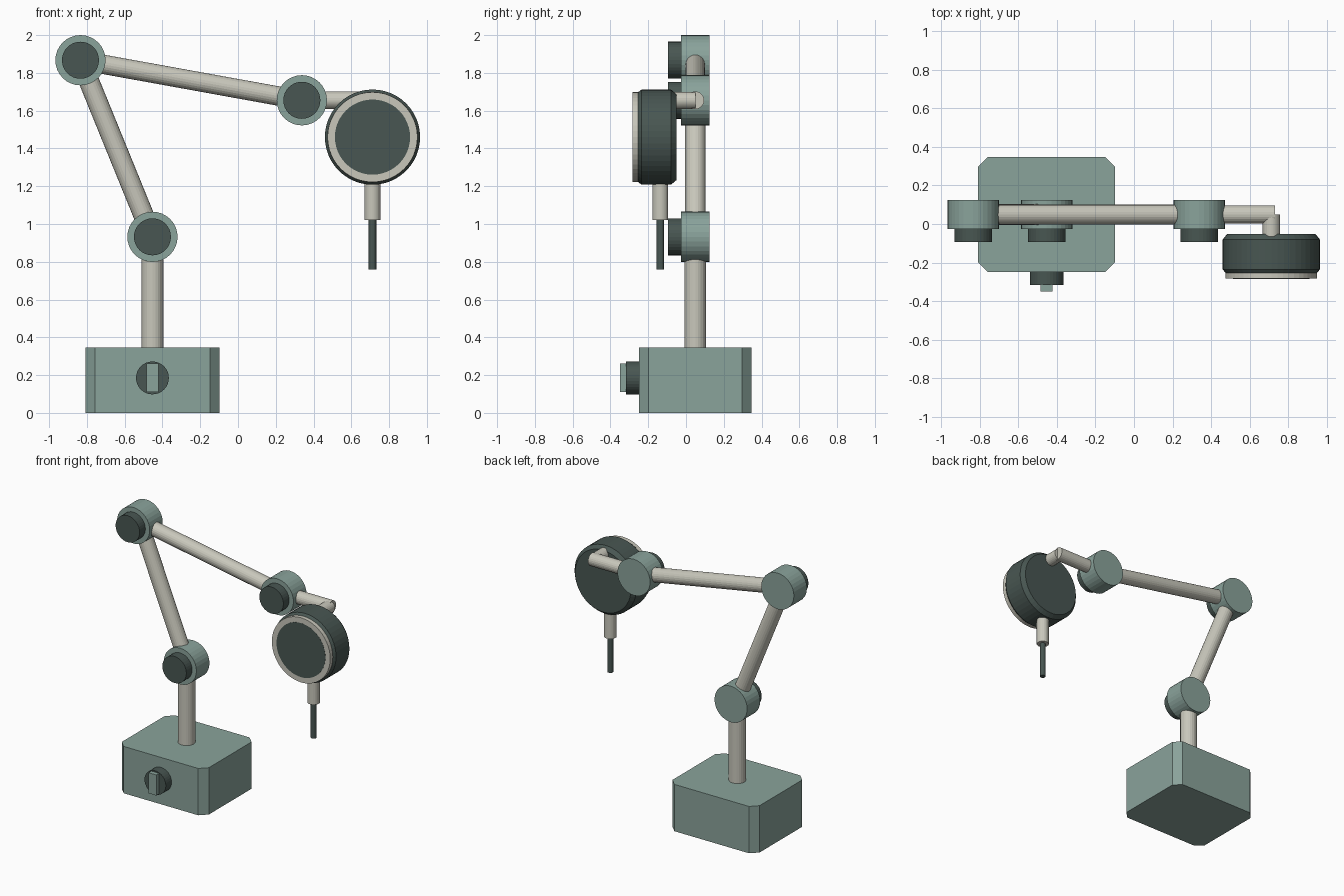
import bpy, bmesh, math
from mathutils import Vector

if "Cube" in bpy.data.objects:
    bpy.data.objects.remove(bpy.data.objects["Cube"], do_unlink=True)


def material(name, rgb):
    m = bpy.data.materials.new(name)
    m.use_nodes = True
    m.diffuse_color = (*rgb, 1)
    m.node_tree.nodes["Principled BSDF"].inputs["Base Color"].default_value = (*rgb, 1)
    return m


GREEN = material("sage green", (0.254, 0.366, 0.328))
DARK = material("dark green grey", (0.065, 0.093, 0.084))
CREAM = material("warm light grey", (0.578, 0.571, 0.497))


def finish(name, bm, mat):
    bmesh.ops.recalc_face_normals(bm, faces=bm.faces)
    mesh = bpy.data.meshes.new(name)
    bm.to_mesh(mesh)
    bm.free()
    mesh.materials.append(mat)
    ob = bpy.data.objects.new(name, mesh)
    bpy.context.collection.objects.link(ob)
    return ob


def tube(name, start, end, radius, mat, sides=24):
    """Closed cylinder between two points."""
    a, b = Vector(start), Vector(end)
    bm = bmesh.new()
    bmesh.ops.create_cone(bm, cap_ends=True, segments=sides, radius1=radius,
                          radius2=radius, depth=(b - a).length)
    ob = finish(name, bm, mat)
    ob.location = (a + b) / 2
    ob.rotation_mode = 'QUATERNION'
    ob.rotation_quaternion = (b - a).to_track_quat('Z', 'Y')
    return ob


def lathe(name, x, z, profile, mat, sides=48, closed=False):
    """Rings of (radius, y) around a front-to-back axis."""
    bm = bmesh.new()
    rings = []
    for r, y in profile:
        rings.append([bm.verts.new((x + r * math.cos(t), y, z + r * math.sin(t)))
                      for t in (math.tau * i / sides for i in range(sides))])
    pairs = list(zip(rings, rings[1:]))
    if closed:
        pairs.append((rings[-1], rings[0]))
    else:
        bm.faces.new(rings[0])
        bm.faces.new(rings[-1])
    for p, q in pairs:
        for i in range(sides):
            j = (i + 1) % sides
            bm.faces.new((p[i], p[j], q[j], q[i]))
    return finish(name, bm, mat)


def block(name, centre, size, mat, chamfer=0):
    bm = bmesh.new()
    bmesh.ops.create_cube(bm, size=1)
    for v in bm.verts:
        v.co = Vector(centre) + Vector([c * s for c, s in zip(v.co, size)])
    if chamfer:
        upright = [e for e in bm.edges
                   if abs(e.verts[0].co.z - e.verts[1].co.z) > size[2] / 2]
        bmesh.ops.bevel(bm, geom=upright, offset=chamfer, segments=1, affect='EDGES')
    return finish(name, bm, mat)


AXIS_Y = 0.049
BASE_X, DIAL_X, DIAL_Z = -0.453, 0.712, 1.46

# Base with its switch
block("base", (BASE_X, AXIS_Y, 0.1725), (0.71, 0.598, 0.345), GREEN, 0.051)
tube("switch_dial", (BASE_X, -0.24, 0.185), (BASE_X, -0.317, 0.185), 0.087, DARK, 32)
block("switch_grip", (BASE_X, -0.32, 0.186), (0.063, 0.058, 0.152), GREEN)

# Joints with clamp knobs
joints = {"lower": (BASE_X, 0.932), "upper": (-0.834, 1.867), "end": (0.338, 1.655)}
for label, (x, z) in joints.items():
    tube(label + "_joint", (x, -0.027, z), (x, 0.125, z), 0.133, GREEN, 32)
    tube(label + "_clamp_knob", (x, -0.02, z), (x, -0.094, z), 0.098, DARK, 32)


def at(label):
    x, z = joints[label]
    return (x, AXIS_Y, z)


# Column and arms
tube("column", (BASE_X, AXIS_Y, 0.33), at("lower"), 0.058, CREAM)
tube("lower_arm", at("lower"), at("upper"), 0.054, CREAM)
tube("upper_arm", at("upper"), at("end"), 0.051, CREAM)
tube("short_arm", at("end"), (0.732, AXIS_Y, 1.655), 0.047, CREAM)
tube("holder_rod", (DIAL_X, AXIS_Y, 1.655), (DIAL_X, -0.12, 1.655), 0.045, CREAM)

# Gauge: body, bezel ring and face
lathe("gauge_body", DIAL_X, DIAL_Z,
      [(0.228, -0.051), (0.252, -0.08), (0.252, -0.235), (0.238, -0.253)], DARK)
lathe("gauge_bezel", DIAL_X, DIAL_Z,
      [(0.238, -0.25), (0.238, -0.283), (0.198, -0.283), (0.198, -0.25)], CREAM, closed=True)
tube("gauge_face", (DIAL_X, -0.25, DIAL_Z), (DIAL_X, -0.284, DIAL_Z), 0.199, DARK, 48)

# Stem and plunger
tube("stem", (DIAL_X, -0.136, 1.25), (DIAL_X, -0.136, 1.02), 0.042, CREAM)
tube("plunger", (DIAL_X, -0.136, 1.05), (DIAL_X, -0.136, 0.76), 0.02, DARK, 16)
